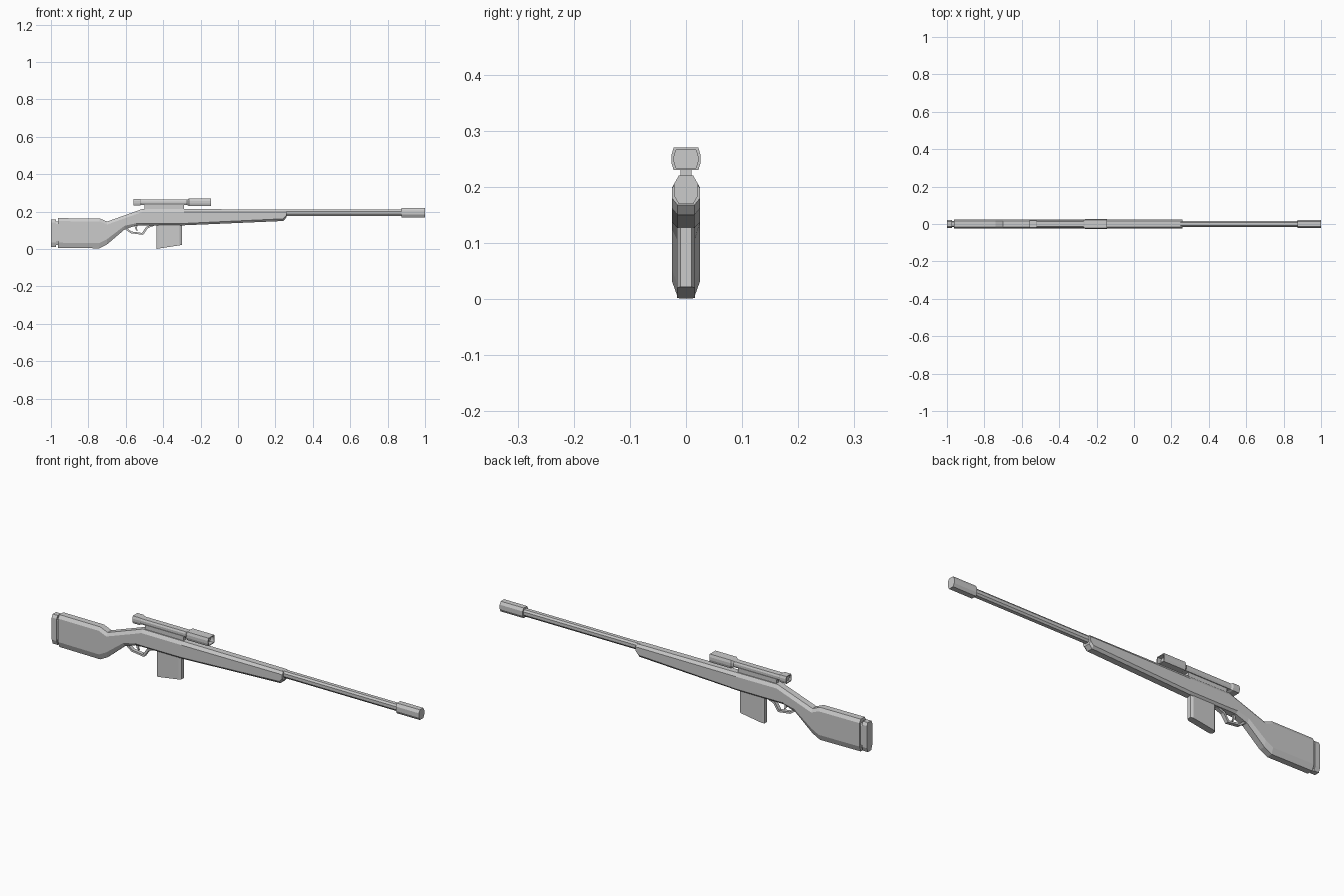
import bpy, bmesh


def finish(name, bm):
    bmesh.ops.recalc_face_normals(bm, faces=bm.faces)
    me = bpy.data.meshes.new(name)
    bm.to_mesh(me)
    bm.free()
    ob = bpy.data.objects.new(name, me)
    bpy.context.collection.objects.link(ob)
    return ob


def loft(name, sections):
    """Eight-sided rings along x: (x, z_low, z_high, half_width, half_flat, low_chamfer, high_chamfer)."""
    bm = bmesh.new()
    rings = []
    for x, lo, hi, w, f, cl, ch in sections:
        half = [(f, lo), (w, lo + cl), (w, hi - ch), (f, hi)]
        pts = half + [(-y, z) for y, z in reversed(half)]
        rings.append([bm.verts.new((x, y, z)) for y, z in pts])
    for a, b in zip(rings, rings[1:]):
        for i in range(8):
            j = (i + 1) % 8
            bm.faces.new((a[i], a[j], b[j], b[i]))
    bm.faces.new(rings[0])
    bm.faces.new(rings[-1])
    return finish(name, bm)


def plate(name, outline, w):
    """Extrude an x-z outline to +-w in y."""
    bm = bmesh.new()
    a, b = ([bm.verts.new((x, s * w, z)) for x, z in outline] for s in (-1, 1))
    n = len(outline)
    bm.faces.new(a)
    bm.faces.new(b)
    for i in range(n):
        j = (i + 1) % n
        bm.faces.new((a[i], a[j], b[j], b[i]))
    return finish(name, bm)


# Stock, grip, receiver and fore-end in one body
W, F = 0.025, 0.015
loft("stock", [
    (-0.963, 0.006, 0.165, W, F, 0.028, 0.016),
    (-0.74, 0.004, 0.164, W, F, 0.028, 0.016),
    (-0.70, 0.025, 0.147, W, F, 0.028, 0.016),
    (-0.607, 0.104, 0.180, W, F, 0.020, 0.016),
    (-0.545, 0.126, 0.202, W, F, 0.012, 0.016),
    (-0.51, 0.127, 0.215, W, F, 0.010, 0.016),
    (-0.29, 0.127, 0.214, W, F, 0.010, 0.016),
    (0.242, 0.150, 0.211, W, F, 0.012, 0.012),
    (0.258, 0.168, 0.210, W, F, 0.012, 0.012),
])

# Butt pad with a narrow neck against the stock
loft("butt_pad", [
    (-1.0, 0.012, 0.157, 0.021, 0.013, 0.022, 0.014),
    (-0.973, 0.012, 0.157, 0.021, 0.013, 0.022, 0.014),
    (-0.973, 0.022, 0.147, 0.017, 0.011, 0.020, 0.012),
    (-0.955, 0.022, 0.147, 0.017, 0.011, 0.020, 0.012),
])

# Barrel and muzzle
loft("barrel", [(x, 0.178, 0.211, 0.0155, 0.009, 0.009, 0.009) for x in (0.2, 0.89)])
loft("muzzle", [(x, 0.170, 0.220, 0.021, 0.013, 0.014, 0.014) for x in (0.875, 1.0)])

# Scope: hollow eyepiece, tube and hollow objective
EYE = (0.232, 0.268, 0.022, 0.018, 0.012, 0.012)
TUBE = (0.236, 0.264, 0.018, 0.014, 0.009, 0.009)
BELL = (0.230, 0.270, 0.026, 0.022, 0.013, 0.013)
LENS = (0.234, 0.266, 0.021, 0.018, 0.011, 0.011)
loft("scope", [
    (-0.55, *TUBE), (-0.56, *TUBE), (-0.56, *EYE), (-0.525, *EYE), (-0.518, *TUBE),
    (-0.272, *TUBE), (-0.262, *BELL), (-0.145, *BELL), (-0.145, *LENS), (-0.165, *LENS),
])
plate("scope_mount", [(-0.5, 0.205), (-0.29, 0.205), (-0.29, 0.24), (-0.5, 0.24)], 0.010)

# Magazine with chamfered front and back edges
bm = bmesh.new()
plan = [(-0.435, 0.010), (-0.425, 0.016), (-0.312, 0.016), (-0.300, 0.010)]
plan += [(x, -y) for x, y in reversed(plan)]
low, high = [], []
for x, y in plan:
    low.append(bm.verts.new((x, y, 0.001 + (x + 0.435) * 0.155)))
    high.append(bm.verts.new((x, y, 0.14)))
bm.faces.new(low)
bm.faces.new(high)
for i in range(8):
    j = (i + 1) % 8
    bm.faces.new((low[i], low[j], high[j], high[i]))
finish("magazine", bm)

# Trigger guard strip and trigger
outer = [(-0.605, 0.108), (-0.575, 0.085), (-0.507, 0.076), (-0.482, 0.112), (-0.445, 0.126)]
inner = [(-0.445, 0.134), (-0.490, 0.120), (-0.513, 0.086), (-0.571, 0.094), (-0.597, 0.116)]
plate("trigger_guard", outer + inner, 0.009)
plate("trigger", [(-0.555, 0.13), (-0.549, 0.108), (-0.540, 0.096), (-0.536, 0.098),
                  (-0.541, 0.110), (-0.537, 0.13)], 0.004)
